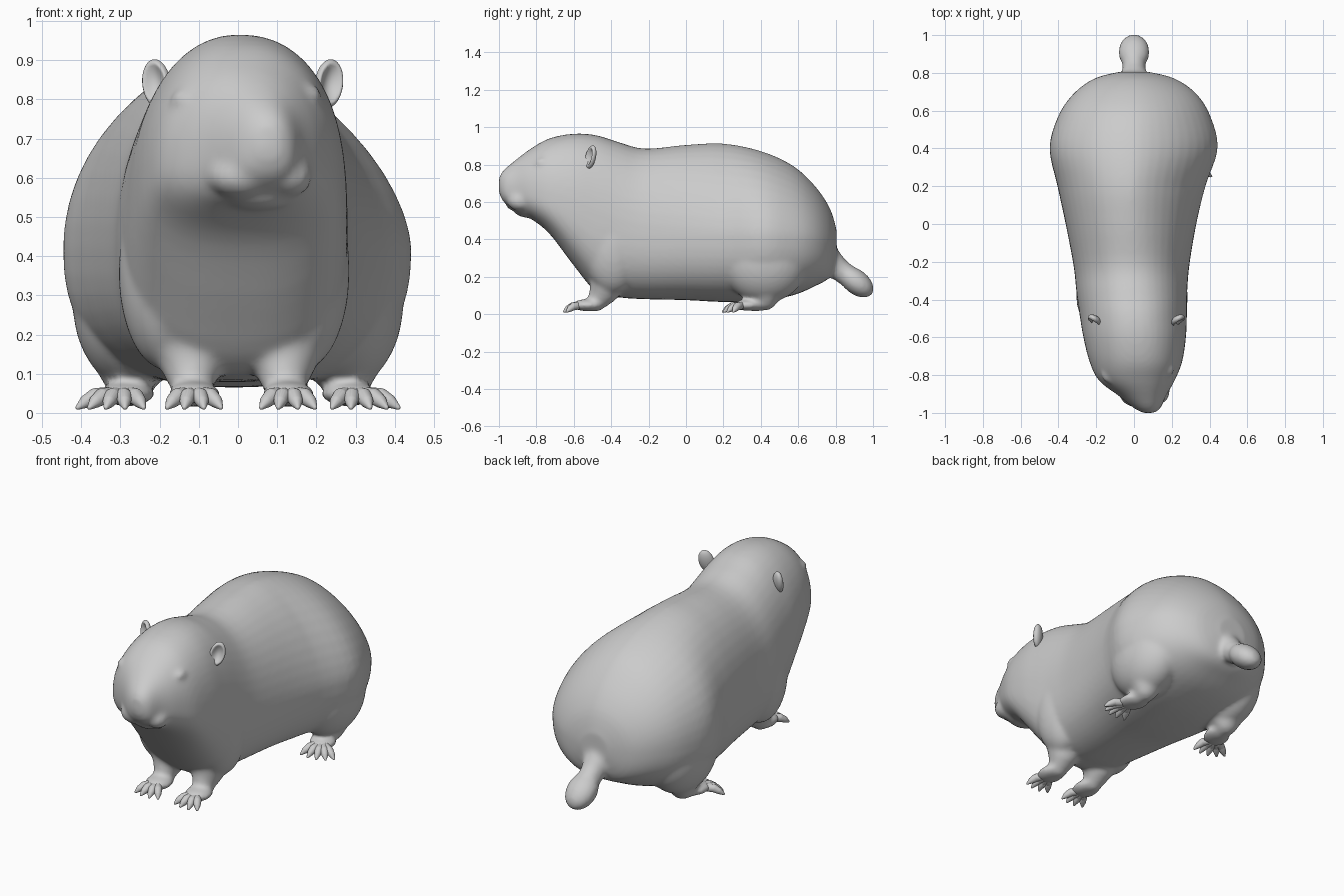
import bpy, bmesh
from math import cos, sin, pi, copysign, radians
from mathutils import Vector, Matrix, Euler

if "Cube" in bpy.data.objects:
    bpy.data.objects.remove(bpy.data.objects["Cube"])

fur = bpy.data.materials.new("plain grey")
fur.use_nodes = True
GREY = (0.6, 0.6, 0.6, 1)
fur.diffuse_color = GREY
fur.node_tree.nodes["Principled BSDF"].inputs["Base Color"].default_value = GREY

scratch = bmesh.new()
bmesh.ops.create_icosphere(scratch, subdivisions=3, radius=1)
BALL = [v.co.copy() for v in scratch.verts]
scratch.free()


def finish(name, bm):
    bmesh.ops.recalc_face_normals(bm, faces=bm.faces)
    mesh = bpy.data.meshes.new(name)
    bm.to_mesh(mesh)
    bm.free()
    mesh.materials.append(fur)
    for p in mesh.polygons:
        p.use_smooth = True
    ob = bpy.data.objects.new(name, mesh)
    bpy.context.collection.objects.link(ob)
    return ob


def ellipsoid(bm, centre, size, turn=(0, 0, 0)):
    rot = Euler([radians(a) for a in turn]).to_matrix().to_4x4()
    m = Matrix.Translation(centre) @ rot @ Matrix.Diagonal((*size, 1))
    return bmesh.ops.create_uvsphere(bm, u_segments=32, v_segments=20, radius=1, matrix=m)["verts"]


def limb(bm, *joints):
    """Rounded tapering segments through joints of (x, y, z, radius)."""
    for a, b in zip(joints, joints[1:]):
        verts = [bm.verts.new(Vector(j[:3]) + p * j[3]) for j in (a, b) for p in BALL]
        hull = bmesh.ops.convex_hull(bm, input=verts)
        inside = {g for g in hull["geom_interior"] + hull["geom_unused"]
                  if isinstance(g, bmesh.types.BMVert)}
        bmesh.ops.delete(bm, geom=list(inside), context="VERTS")


def spline(rows, steps):
    """Smoothly interpolated rows."""
    out = []
    for i in range(len(rows) - 1):
        four = [rows[max(0, min(len(rows) - 1, i + k))] for k in (-1, 0, 1, 2)]
        for s in range(steps):
            t = s / steps
            out.append([b + t / 2 * (c - a + t * (2 * a - 5 * b + 4 * c - d + t * (3 * (b - c) + d - a)))
                        for a, b, c, d in zip(*four)])
    return out + [rows[-1]]


# Trunk and head sections: y, right edge, left edge, bottom, widest height, top
SECTIONS = [
    (-1, .05, .105, .65, .69, .73),
    (-.975, .00, .14, .60, .67, .77),
    (-.91, -.08, .17, .55, .66, .825),
    (-.83, -.185, .215, .51, .64, .885),
    (-.73, -.235, .255, .43, .60, .94),
    (-.6, -.268, .275, .26, .55, .965),
    (-.48, -.288, .28, .12, .48, .957),
    (-.36, -.305, .282, .09, .44, .92),
    (-.22, -.32, .293, .08, .42, .885),
    (0, -.362, .33, .075, .42, .905),
    (.2, -.405, .378, .065, .42, .912),
    (.4, -.447, .443, .07, .42, .872),
    (.57, -.402, .405, .10, .41, .795),
    (.69, -.32, .33, .15, .40, .685),
    (.77, -.21, .215, .20, .38, .565),
    (.805, -.08, .08, .30, .37, .45),
]

body = bmesh.new()
SIDES = 48
rings = []
for y, right, left, low, mid, high in spline(SECTIONS, 4):
    ring = []
    # The head is boxy on top; the rump is steeper on its left flank
    rearward = min(1, max(0, (y + .4) / .6))
    for k in range(SIDES):
        c, s = cos(2 * pi * k / SIDES), sin(2 * pi * k / SIDES)
        if s < 0:
            power = .8
        elif c > 0:
            power = .88 + .34 * rearward
        else:
            power = .95 + .05 * rearward
        x = (right + left) / 2 + (left - right) / 2 * copysign(abs(c) ** power, c)
        z = mid + (high - mid if s > 0 else mid - low) * copysign(abs(s) ** power, s)
        ring.append(body.verts.new((x, y, z)))
    rings.append(ring)
for a, b in zip(rings, rings[1:]):
    for k in range(SIDES):
        n = (k + 1) % SIDES
        body.faces.new((a[k], a[n], b[n], b[k]))
body.faces.new(rings[0])
body.faces.new(rings[-1])

# Muzzle, nose, lips and chin
ellipsoid(body, (.07, -.97, .68), (.042, .035, .032))
ellipsoid(body, (.01, -.89, .605), (.09, .08, .06))
ellipsoid(body, (.13, -.885, .605), (.06, .07, .055))
ellipsoid(body, (.05, -.84, .555), (.10, .08, .04))

# Eye bumps on the turned head
ellipsoid(body, (-.13, -.795, .80), (.042, .048, .028))
ellipsoid(body, (.175, -.765, .81), (.04, .045, .028))

# Legs, haunches and palms
for side in (-1, 1):
    ellipsoid(body, (side * .175 - .01, -.39, .36), (.12, .16, .25))
    limb(body, (side * .14, -.40, .25, .11), (side * .118, -.435, .13, .08), (side * .118, -.48, .06, .047))
    ellipsoid(body, (side * .12 + .008, -.525, .048), (.068, .085, .033))
    ellipsoid(body, (side * .265, .42, .28), (.157, .23, .22))
    limb(body, (side * .27, .43, .17, .11), (side * .275, .425, .085, .065), (side * .28, .37, .055, .042))
    ellipsoid(body, (side * .285, .335, .048), (.07, .09, .03), (0, 0, side * 25))

# Stubby tail with a swollen tip
limb(body, (0, .74, .30, .085), (0, .81, .245, .062), (0, .90, .18, .058))
ellipsoid(body, (0, .91, .172), (.082, .108, .066), (-38, 0, 0))

skin = finish("body", body)
remesh = skin.modifiers.new("blend", "REMESH")
remesh.mode = "VOXEL"
remesh.voxel_size = .012
remesh.use_smooth_shade = True
soften = skin.modifiers.new("soften", "SMOOTH")
soften.factor = .5
soften.iterations = 10

# Toes and claws fanned around each foot
for side, word in ((-1, "right"), (1, "left")):
    for part, base, fan, reach in (("front", (.12 + side * .008, -.56), (-35, -12, 12, 35), .075),
                                   ("hind", (.295, .30), (-25, -3, 19, 41, 63), .082)):
        toes = bmesh.new()
        for angle in fan:
            a = radians(angle)
            out, fwd = sin(a), -cos(a)
            steps = [(.25, .045, .021), (.65, .042, .021), (.95, .03, .017), (1.25, .014, .006)]
            limb(toes, *[(side * (base[0] + out * (.025 + reach * d)),
                          base[1] + fwd * reach * d, z, r) for d, z, r in steps])
        finish(f"{word}_{part}_toes", toes)

# Round ears with a hollow at the front
for side, word, x in ((-1, "right", -.208), (1, "left", .232)):
    ear = bmesh.new()
    for v in ellipsoid(ear, (0, 0, 0), (.039, .024, .064)):
        r = (v.co.x / .039) ** 2 + (v.co.z / .064) ** 2
        if v.co.y < 0:
            v.co.y += .03 * max(0, 1 - r * 1.5)
    turn = Euler((radians(-8), radians(side * 14), radians(side * 28))).to_matrix().to_4x4()
    ear.transform(Matrix.Translation((x, -.51, .84)) @ turn)
    finish(f"{word}_ear", ear)
